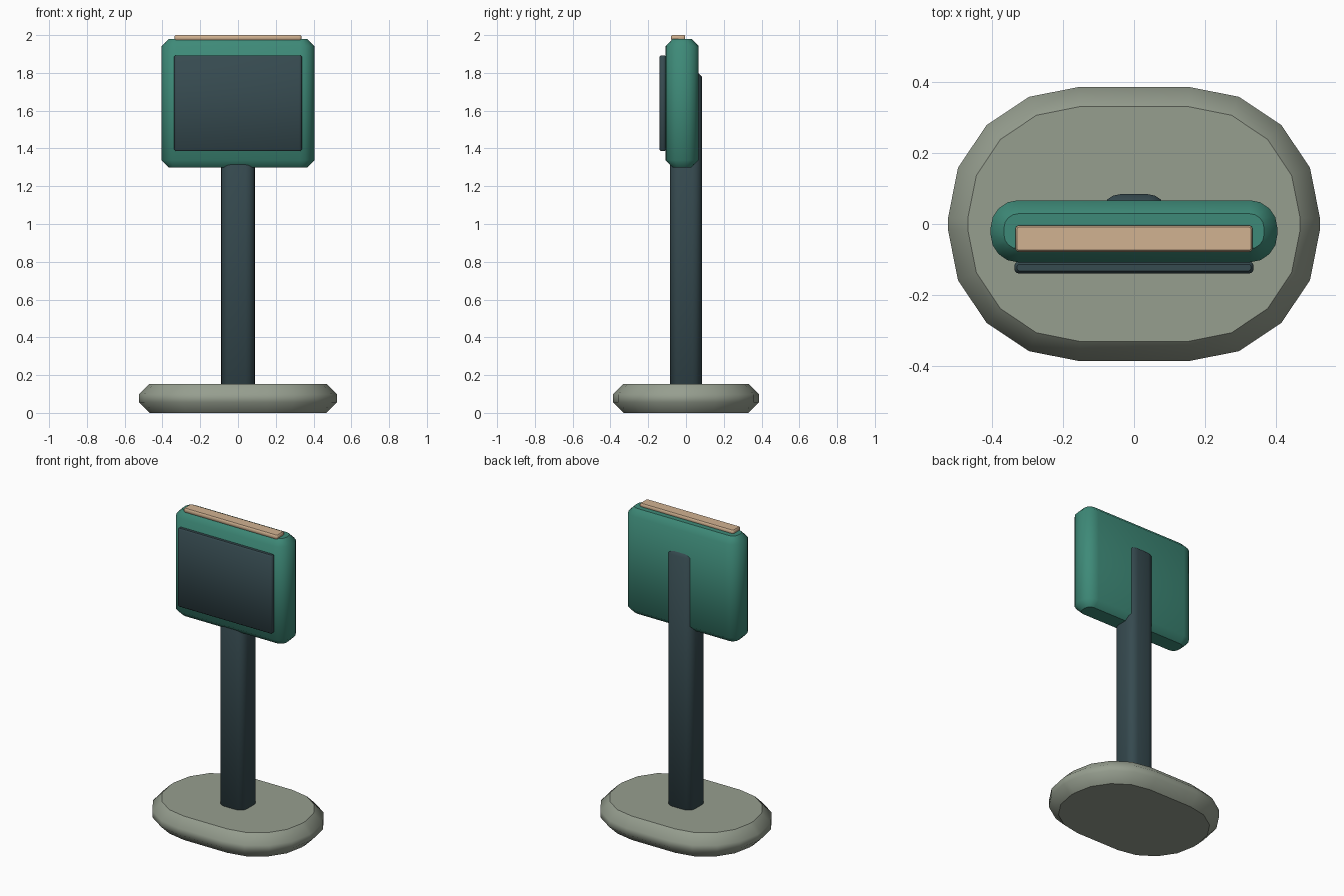
import bpy
import bmesh
from math import cos, sin, pi

cube = bpy.data.objects.get("Cube")
if cube:
    bpy.data.objects.remove(cube, do_unlink=True)


def material(name, rgb):
    mat = bpy.data.materials.new(name)
    mat.use_nodes = True
    color = (*rgb, 1.0)
    mat.diffuse_color = color
    mat.node_tree.nodes["Principled BSDF"].inputs["Base Color"].default_value = color
    return mat


def outline(hx, hy, radius, segments):
    """Rounded rectangle, counter-clockwise."""
    corners = ((1, 1), (-1, 1), (-1, -1), (1, -1))
    for quarter, (sx, sy) in enumerate(corners):
        for i in range(segments + 1):
            a = (quarter + i / segments) * pi / 2
            yield (sx * (hx - radius) + radius * cos(a),
                   sy * (hy - radius) + radius * sin(a))


def rounded_block(name, mat, x, y, z, radius, chamfer, segments=4):
    """Upright block with round corners and chamfered rims; x, y, z are ranges."""
    hx, hy = (x[1] - x[0]) / 2, (y[1] - y[0]) / 2
    levels = ((z[0], chamfer), (z[0] + chamfer, 0),
              (z[1] - chamfer, 0), (z[1], chamfer))
    bm = bmesh.new()
    rings = []
    for height, inset in levels:
        pts = outline(hx - inset, hy - inset, radius - inset, segments)
        rings.append([bm.verts.new((px, py, height)) for px, py in pts])
    count = len(rings[0])
    for low, high in zip(rings, rings[1:]):
        for i in range(count):
            j = (i + 1) % count
            bm.faces.new((low[i], low[j], high[j], high[i])).smooth = True
    # Flat caps keep the rims crisp
    bm.faces.new(rings[0][::-1])
    bm.faces.new(rings[-1])
    mesh = bpy.data.meshes.new(name)
    bm.to_mesh(mesh)
    bm.free()
    mesh.materials.append(mat)
    obj = bpy.data.objects.new(name, mesh)
    obj.location = (sum(x) / 2, sum(y) / 2, 0)
    bpy.context.collection.objects.link(obj)
    return obj


stone = material("grey green", (0.305, 0.342, 0.275))
slate = material("dark slate", (0.037, 0.069, 0.080))
teal = material("teal", (0.048, 0.254, 0.188))
tan = material("tan", (0.640, 0.445, 0.283))

# Foot and post
rounded_block("base", stone, (-0.525, 0.525), (-0.387, 0.387), (0, 0.154), 0.37, 0.056)
rounded_block("post", slate, (-0.09, 0.09), (-0.084, 0.084), (0.1, 1.8), 0.05, 0.02)

# Display housing, screen and top strip
rounded_block("housing", teal, (-0.405, 0.405), (-0.108, 0.067), (1.3, 1.98), 0.078, 0.038)
rounded_block("screen", slate, (-0.338, 0.338), (-0.14, -0.106), (1.386, 1.893), 0.014, 0.008, 3)
rounded_block("top_strip", tan, (-0.335, 0.335), (-0.079, -0.004), (1.972, 2.0), 0.01, 0.005, 2)
